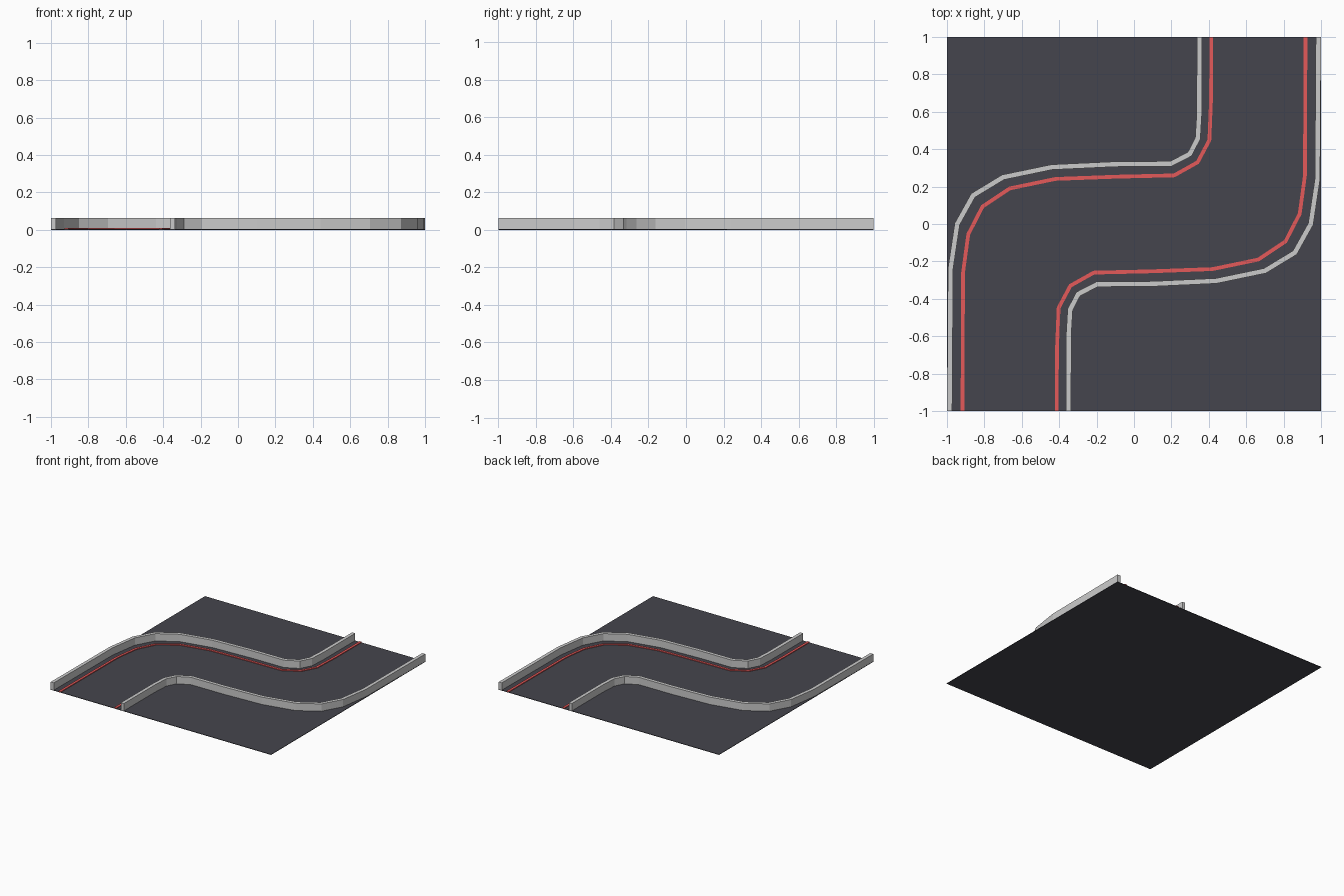
import bpy, bmesh
from mathutils import Vector

if "Cube" in bpy.data.objects:
    bpy.data.objects.remove(bpy.data.objects["Cube"])


def material(name, color):
    m = bpy.data.materials.new(name)
    m.diffuse_color = color
    m.use_nodes = True
    m.node_tree.nodes["Principled BSDF"].inputs["Base Color"].default_value = m.diffuse_color
    return m


def finish(name, bm, mat=None):
    bmesh.ops.recalc_face_normals(bm, faces=bm.faces)
    me = bpy.data.meshes.new(name)
    bm.to_mesh(me)
    bm.free()
    ob = bpy.data.objects.new(name, me)
    bpy.context.collection.objects.link(ob)
    if mat:
        me.materials.append(mat)
    return ob


def sweep(name, path, half, z0, z1, turn=1, mat=None):
    """Rectangular section along a flat path with mitred corners; turn=-1 rotates it 180 degrees."""
    pts = [Vector(p) * turn for p in path]
    bm = bmesh.new()
    rings = []
    for i, p in enumerate(pts):
        if i in (0, len(pts) - 1):
            off = Vector((-turn * half, 0))  # square end on the tile edge
        else:
            a = (p - pts[i - 1]).normalized()
            b = (pts[i + 1] - p).normalized()
            na, nb = Vector((-a.y, a.x)), Vector((-b.y, b.x))
            n = (na + nb).normalized()
            off = n * (half / n.dot(na))
        l, r = p + off, p - off
        rings.append([bm.verts.new((q.x, q.y, z)) for q, z in
                      ((l, z0), (r, z0), (r, z1), (l, z1))])
    for r0, r1 in zip(rings, rings[1:]):
        for k in range(4):
            j = (k + 1) % 4
            bm.faces.new((r0[k], r0[j], r1[j], r1[k]))
    bm.faces.new(rings[0])
    bm.faces.new(rings[-1])
    return finish(name, bm, mat)


asphalt = material("asphalt", (0.06, 0.06, 0.075, 1))
red = material("red_paint", (0.78, 0.1, 0.1, 1))

# Square ground tile
bm = bmesh.new()
bmesh.ops.create_cube(bm, size=1)
for v in bm.verts:
    v.co = (v.co.x * 2, v.co.y * 2, (v.co.z + 0.5) * 0.004)
finish("road_tile", bm, asphalt)

# Centre lines of the left-hand barrier and its painted stripe
barrier = [(-.986, -1), (-.981, -.24), (-.945, 0), (-.86, .153), (-.70, .25), (-.44, .304),
           (-.10, .32), (.197, .322), (.298, .374), (.341, .457), (.349, .59), (.35, 1)]
stripe = [(-.917, -1), (-.914, -.26), (-.886, -.055), (-.81, .093), (-.665, .19), (-.42, .241),
          (-.09, .253), (.215, .26), (.34, .33), (.403, .448), (.412, .67), (.413, 1)]

# Each side is the other turned half way round
for side, turn in (("left", 1), ("right", -1)):
    sweep(side + "_barrier", barrier, 0.014, 0.002, 0.064, turn)
    sweep(side + "_stripe", stripe, 0.010, 0.002, 0.010, turn, red)
